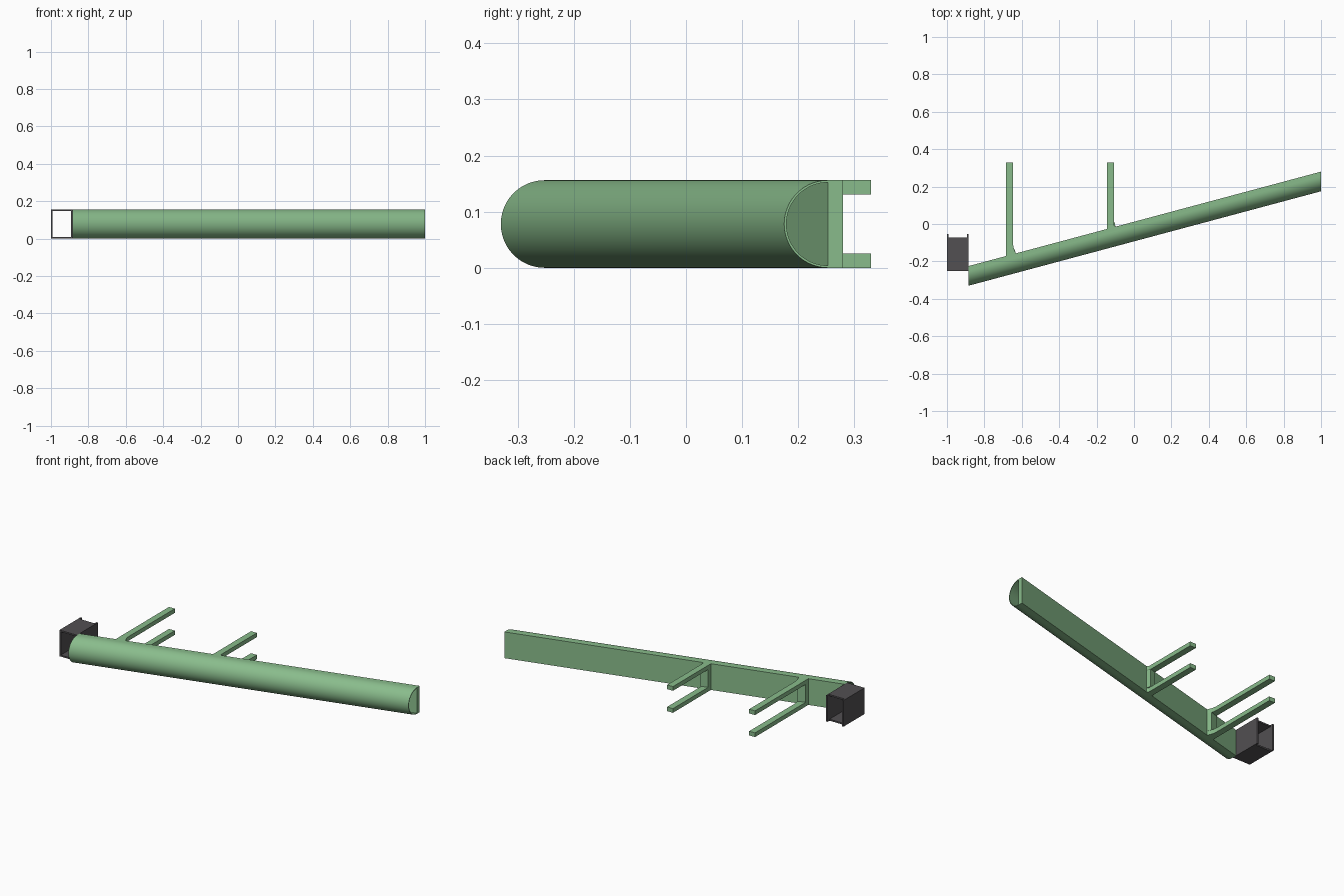
import bpy, bmesh, math
from mathutils import Vector

if "Cube" in bpy.data.objects:
    bpy.data.objects.remove(bpy.data.objects["Cube"])

H = 0.156                 # overall height
X0, X1 = -0.885, 1.0      # rail ends
SLOPE = 0.505 / (X1 - X0)
R = H / 2


def material(name, rgb):
    m = bpy.data.materials.new(name)
    m.diffuse_color = (*rgb, 1)
    m.use_nodes = True
    m.node_tree.nodes["Principled BSDF"].inputs["Base Color"].default_value = m.diffuse_color
    return m


GREEN = material("green", (0.25, 0.50, 0.26))
DARK = material("dark_grey", (0.085, 0.08, 0.085))


def prism(bm, pts, vec):
    """Closed polygon swept along a vector."""
    f = bm.faces.new([bm.verts.new(p) for p in pts])
    ext = bmesh.ops.extrude_face_region(bm, geom=[f], use_keep_orig=True)
    moved = [g for g in ext["geom"] if isinstance(g, bmesh.types.BMVert)]
    bmesh.ops.translate(bm, verts=moved, vec=Vector(vec))


def finish(bm, name, mat, smooth=False):
    bmesh.ops.recalc_face_normals(bm, faces=bm.faces[:])
    me = bpy.data.meshes.new(name)
    bm.to_mesh(me)
    bm.free()
    me.materials.append(mat)
    ob = bpy.data.objects.new(name, me)
    bpy.context.collection.objects.link(ob)
    if smooth:
        bpy.context.view_layer.objects.active = ob
        ob.select_set(True)
        bpy.ops.object.shade_smooth_by_angle(angle=math.radians(30))
        ob.select_set(False)
    return ob


def back_y(x):
    return -0.225 + (x - X0) * SLOPE


SWEEP = (X1 - X0, 0.505, 0)

# half-round thin shell on the front of the rail
N = 40
yc = -0.252
arc = lambda r: [(X0, yc - r * math.sin(math.pi * i / N),
                  R - r * math.cos(math.pi * i / N)) for i in range(N + 1)]
bm = bmesh.new()
prism(bm, arc(R) + arc(R - 0.004)[::-1], SWEEP)
finish(bm, "rail_shell", GREEN, True)

# flat back plate
bm = bmesh.new()
prism(bm, [(X0, yc, 0), (X0, -0.225, 0), (X0, -0.225, H), (X0, yc, H)], SWEEP)
finish(bm, "rail_back_plate", GREEN)


# C-shaped brackets: two arms joined by a post on the back plate
def bracket(name, xa, xb, flare, rise):
    base_x = xb + flare
    yb = back_y(base_x)
    curve = [(xb + flare * (1 - t) ** 2, yb + rise * t) for t in (0, 0.25, 0.5, 0.75, 1)]
    arm = [(xa, 0.33), (xa, back_y(xa))] + curve + [(xb, 0.33)]
    post = [(xa, back_y(xa)), (base_x, yb), (xb + flare * 0.4, yb + 0.025),
            (xa, back_y(xa) + 0.025)]
    bm = bmesh.new()
    for outline, z0, z1 in ((arm, 0, 0.025), (arm, H - 0.025, H), (post, 0.025, H - 0.025)):
        prism(bm, [(x, y, z0) for x, y in outline], (0, 0, z1 - z0))
    finish(bm, name, GREEN)


bracket("outer_bracket", -0.685, -0.647, 0.016, 0.06)
bracket("inner_bracket", -0.145, -0.107, 0.008, 0.012)

# dark end sleeve, open front and back, side walls slightly longer
bm = bmesh.new()
T = 0.009


def box(x0, x1, y0, y1, z0, z1):
    prism(bm, [(x0, y0, z0), (x1, y0, z0), (x1, y1, z0), (x0, y1, z0)], (0, 0, z1 - z0))


for x in (-1.0, -0.885 - T):
    box(x, x + T, -0.25, -0.053, 0, H)
for z in (0, H - T):
    box(-1.0 + T, -0.885 - T, -0.25, -0.072, z, z + T)
finish(bm, "end_sleeve", DARK)
